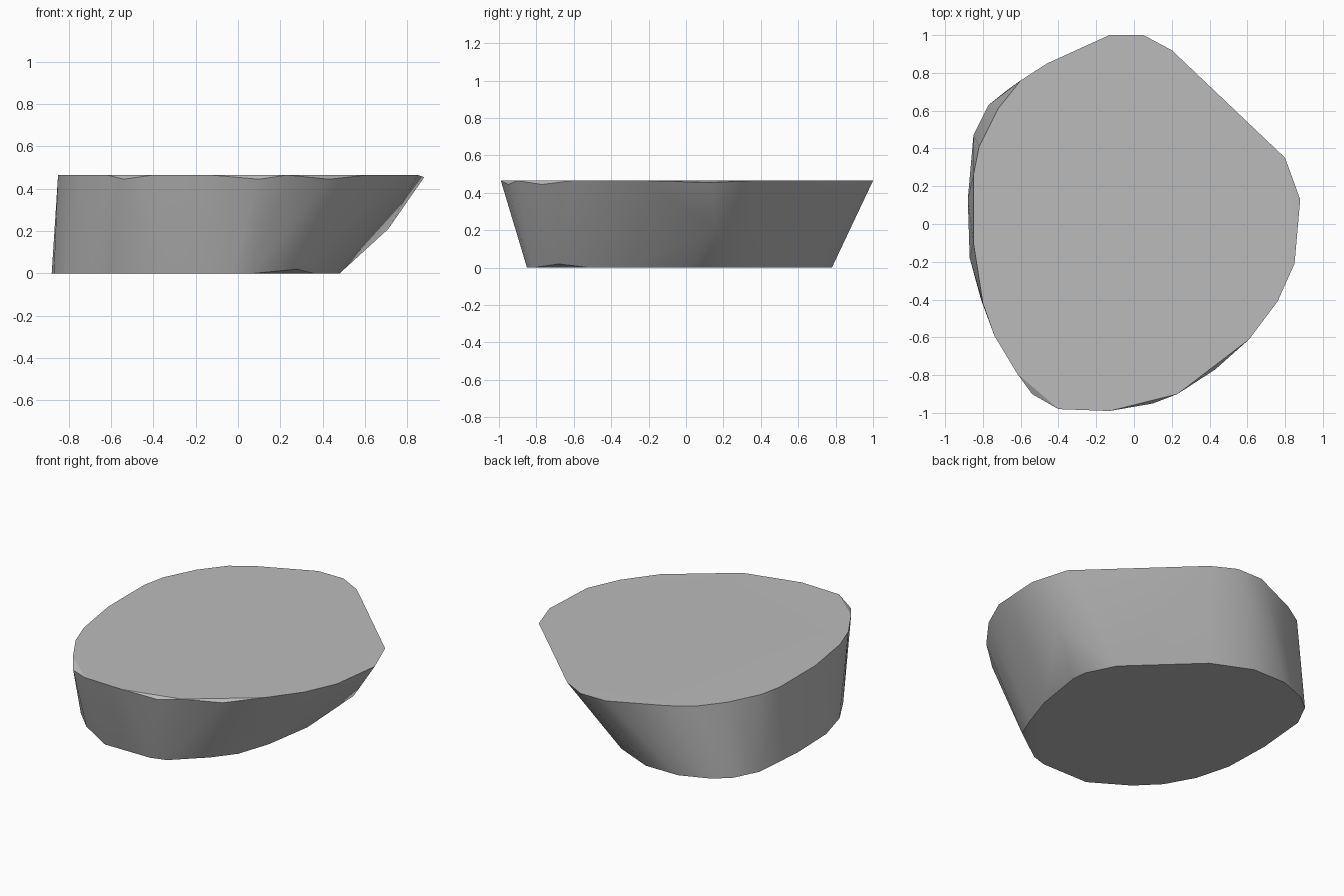
import bpy, bmesh, math

cube = bpy.data.objects.get("Cube")
if cube:
    bpy.data.objects.remove(cube)

TOP = 0.465

# Rim outline of the flat upper face
upper = [(-.13, 1), (.05, 1), (.2, .92), (.8, .35), (.85, -.21), (.76, -.41),
         (.61, -.61), (.23, -.9), (-.13, -.99), (-.4, -.98), (-.62, -.79),
         (-.74, -.59), (-.8, -.42), (-.85, -.1), (-.85, .26), (-.82, .41),
         (-.72, .61), (-.6, .76), (-.46, .85)]

# Smaller, shifted outline of the base
lower = [(-.26, .78), (-.01, .67), (.38, .3), (.47, .12), (.48, .02), (.43, -.3),
         (.36, -.51), (.07, -.82), (-.03, -.85), (-.35, -.85), (-.58, -.71),
         (-.71, -.58), (-.81, -.4), (-.87, -.18), (-.88, .13), (-.85, .47),
         (-.77, .63), (-.67, .71), (-.49, .78)]

# Worn corners just under the rim, on the flank and above the base
worn = [(.88, .13, .455), (.43, -.77, .445), (.1, -.95, .445),
        (-.54, -.9, .445), (.71, .16, .21), (.28, -.68, .02)]

# The block is the convex skin around both outlines
bm = bmesh.new()
points = [(x, y, TOP) for x, y in upper] + [(x, y, 0) for x, y in lower] + worn
for p in points:
    bm.verts.new(p)
hull = bmesh.ops.convex_hull(bm, input=bm.verts)
loose = [v for v in bm.verts if not v.link_faces]
bmesh.ops.delete(bm, geom=loose, context='VERTS')
bmesh.ops.dissolve_limit(bm, angle_limit=math.radians(0.5),
                         verts=bm.verts, edges=bm.edges)
bmesh.ops.recalc_face_normals(bm, faces=bm.faces)

mesh = bpy.data.meshes.new("stone_block")
bm.to_mesh(mesh)
bm.free()
block = bpy.data.objects.new("stone_block", mesh)
bpy.context.collection.objects.link(block)

# Plain grey stone
grey = bpy.data.materials.new("stone_grey")
grey.use_nodes = True
color = (0.5, 0.5, 0.5, 1)
grey.diffuse_color = color
grey.node_tree.nodes["Principled BSDF"].inputs["Base Color"].default_value = color
mesh.materials.append(grey)

# Smooth flanks with crisp rims
bpy.ops.object.select_all(action='DESELECT')
block.select_set(True)
bpy.context.view_layer.objects.active = block
bpy.ops.object.shade_smooth_by_angle(angle=math.radians(30))
